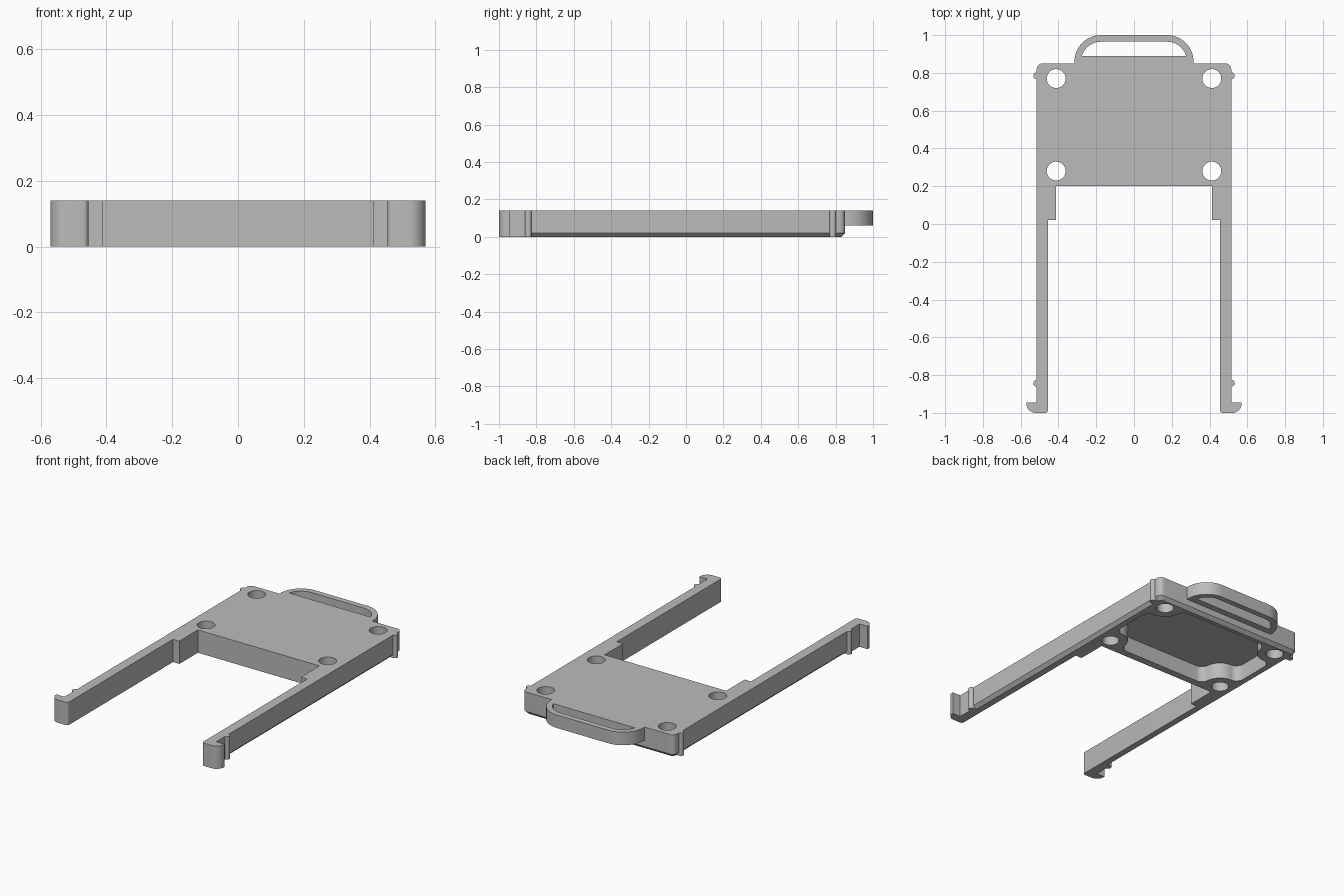
import bpy, bmesh
from math import sin, cos, pi, radians, sqrt, atan2

cube = bpy.data.objects.get("Cube")
if cube:
    bpy.data.objects.remove(cube, do_unlink=True)

HEIGHT = 0.14
SIDE = 0.515          # outer side of the body
BACK = 0.85           # back edge of the body
CHAMFER = 0.02
HOLE_X, HOLE_R = 0.412, 0.05
MID_Y, HOLE_DY = 0.525, 0.245

grey = bpy.data.materials.new("mid_grey")
grey.use_nodes = True
grey.diffuse_color = (0.5, 0.5, 0.5, 1)
grey.node_tree.nodes["Principled BSDF"].inputs["Base Color"].default_value = (0.5, 0.5, 0.5, 1)


def arc(cx, cy, r, start, end, steps=10):
    """Points on an arc, angles in degrees."""
    angles = [radians(start + (end - start) * i / steps) for i in range(steps + 1)]
    return [(cx + r * cos(a), cy + r * sin(a)) for a in angles]


def mirrored(half):
    """Close a half outline with its copy across x = 0."""
    return half + [(-x, y) for x, y in reversed(half)]


def loft(name, rings):
    """Solid through stacked outlines, given as (z, points) pairs."""
    bm = bmesh.new()
    loops = [[bm.verts.new((x, y, z)) for x, y in pts] for z, pts in rings]
    n = len(loops[0])
    bm.faces.new(loops[0][::-1])
    bm.faces.new(loops[-1])
    for low, high in zip(loops, loops[1:]):
        for i in range(n):
            j = (i + 1) % n
            bm.faces.new((low[i], low[j], high[j], high[i]))
    bmesh.ops.recalc_face_normals(bm, faces=bm.faces)
    mesh = bpy.data.meshes.new(name)
    bm.to_mesh(mesh)
    bm.free()
    mesh.materials.append(grey)
    ob = bpy.data.objects.new(name, mesh)
    bpy.context.collection.objects.link(ob)
    return ob


def activate(ob):
    bpy.ops.object.select_all(action='DESELECT')
    ob.select_set(True)
    bpy.context.view_layer.objects.active = ob


def cut(ob, cutter):
    """Subtract the cutter and discard it."""
    cutter.hide_render = True
    mod = ob.modifiers.new("cut", 'BOOLEAN')
    mod.operation = 'DIFFERENCE'
    mod.solver = 'EXACT'
    mod.object = cutter
    activate(ob)
    bpy.ops.object.modifier_apply(modifier=mod.name)
    bpy.data.objects.remove(cutter, do_unlink=True)


# Tray: plate, two long arms and hooked ends in one outline
half = [(0.412, 0.2), (0.412, 0.02), (0.455, 0.02)]
half += arc(0.47, -0.985, 0.015, 180, 270, 5)
half += arc(0.52, -0.95, 0.05, 270, 360)
half += [(0.57, -0.945), (SIDE, -0.945), (SIDE, -0.83), (SIDE, -0.825)]
half += arc(SIDE - 0.03, BACK - 0.03, 0.03, 0, 90, 6)


def lower_edge(x, y):
    """Pull the outer sides and back edge inward for the chamfer."""
    if x > 0.48 and y > -0.828:
        x -= CHAMFER * min(1, (x - 0.48) / 0.03)
    if y > 0.815:
        y -= CHAMFER * min(1, (y - 0.815) / 0.03)
    return x, y


foot = [lower_edge(x, y) for x, y in half]
tray = loft("tray", [(0, mirrored(foot)), (CHAMFER, mirrored(half)), (HEIGHT, mirrored(half))])

# Underside pocket, wrapped around a round boss at each hole
HALF_X, HALF_Y, BOSS, FILLET = 0.46, 0.28, 0.1, 0.05
reach = BOSS + FILLET
ax, bx = HALF_X - FILLET, HOLE_X
ay = HOLE_DY - sqrt(reach ** 2 - (bx - ax) ** 2)
by = HALF_Y - FILLET
cx = HOLE_X - sqrt(reach ** 2 - (by - HOLE_DY) ** 2)
side_angle = atan2(HOLE_DY - ay, bx - ax) * 180 / pi
back_angle = atan2(HOLE_DY - by, bx - cx) * 180 / pi
corner = arc(ax, ay, FILLET, 0, side_angle)
corner += arc(bx, HOLE_DY, BOSS, side_angle + 180, back_angle + 180)[1:-1]
corner += arc(cx, by, FILLET, back_angle, 90)
quarter = [(x, -y) for x, y in reversed(corner)] + corner
pocket = [(x, y + MID_Y) for x, y in mirrored(quarter)]
cut(tray, loft("pocket_cutter", [(-0.1, pocket), (0.1, pocket)]))

# Four through holes
for sx in (-1, 1):
    for sy in (-1, 1):
        ring = arc(sx * HOLE_X, MID_Y + sy * HOLE_DY, HOLE_R, 0, 360, 40)[:-1]
        cut(tray, loft("hole_cutter", [(-0.1, ring), (0.3, ring)]))

# Pull handle with a slot
outer = mirrored([(0.315, BACK)] + arc(0.175, 0.86, 0.14, 0, 90, 16))
handle = loft("pull_handle", [(0.06, outer), (HEIGHT, outer)])
slot = mirrored(arc(0.175, 0.86, 0.105, 16, 90, 16))
cut(handle, loft("slot_cutter", [(-0.1, slot), (0.3, slot)]))

# Small click ridges on the outer sides
parts = [tray, handle]
for side, sx in (("left", 1), ("right", -1)):
    for place, y in (("front", -0.843), ("back", 0.785)):
        pts = [(sx * x, py) for x, py in
               [(SIDE - 0.025, y - 0.018)] + arc(SIDE, y, 0.018, -90, 90, 12) + [(SIDE - 0.025, y + 0.018)]]
        parts.append(loft(f"{side}_{place}_ridge", [(0, pts), (HEIGHT, pts)]))

for ob in parts:
    activate(ob)
    bpy.ops.object.shade_smooth_by_angle(angle=radians(30))
